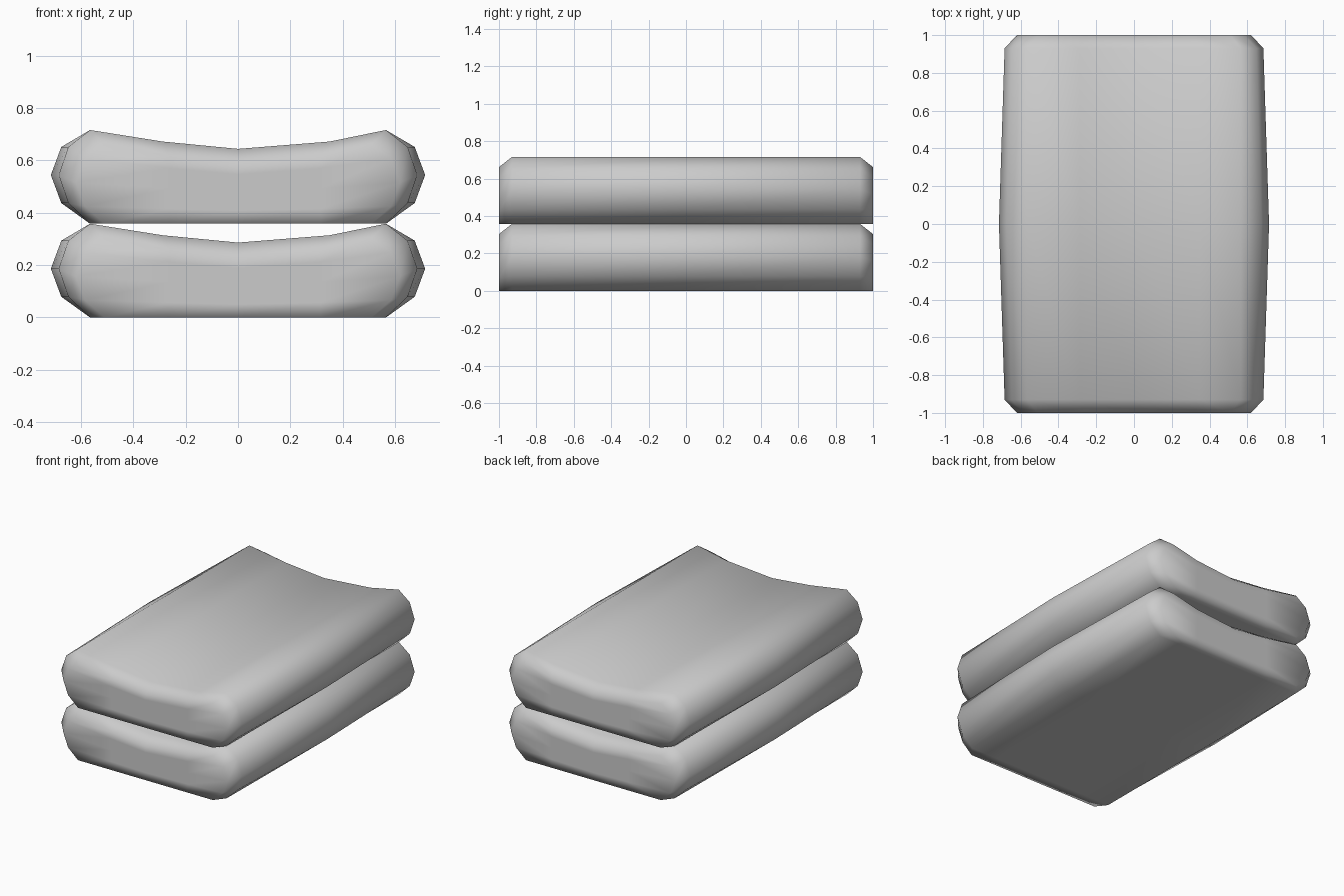
import bpy
import bmesh

cube = bpy.data.objects.get("Cube")
if cube:
    bpy.data.objects.remove(cube, do_unlink=True)

fabric = bpy.data.materials.new("grey_fabric")
fabric.use_nodes = True
fabric.diffuse_color = (0.6, 0.6, 0.6, 1)
fabric.node_tree.nodes["Principled BSDF"].inputs["Base Color"].default_value = (0.6, 0.6, 0.6, 1)

HEIGHT = 0.358
# Sagging top: position across half widths, and height
TOP = [(-1, 0.358), (-0.51, 0.314), (0, 0.286), (0.62, 0.314), (1, 0.358)]
# Sections along y: flat half width, shoulder half width, widest half width, top drop
SECTIONS = [(-1, 0.51, 0.585, 0.62, 0.055), (-0.93, 0.565, 0.648, 0.685, 0),
            (0, 0.565, 0.675, 0.715, 0),
            (0.93, 0.565, 0.648, 0.685, 0), (1, 0.51, 0.585, 0.62, 0.055)]
LEVELS = (0.22, 0.52, 0.82)   # side loops as a share of the height


def ring(y, flat, shoulder, widest, drop):
    """Closed cross-section, counted bottom, right, top, left."""
    side = list(zip((shoulder, widest, shoulder), LEVELS))
    tall = HEIGHT - drop
    pts = [(u * flat, y, 0) for u, z in TOP]
    pts += [(x, y, f * tall) for x, f in side]
    pts += [(u * flat, y, z - drop) for u, z in reversed(TOP)]
    pts += [(-x, y, f * tall) for x, f in reversed(side)]
    return pts


def end_cap(bm, loop):
    """Fill a section with a grid of quads."""
    n = len(TOP)
    bottom, right = loop[:n], loop[n:n + 3]
    top, left = loop[n + 3:2 * n + 3][::-1], loop[2 * n + 3:][::-1]
    rows = [bottom]
    for f, l, r in zip(LEVELS, left, right):
        inner = [bm.verts.new(bottom[i].co.lerp(top[i].co, f)) for i in range(1, n - 1)]
        rows.append([l] + inner + [r])
    rows.append(top)
    for a, b in zip(rows, rows[1:]):
        for i in range(n - 1):
            bm.faces.new((a[i], a[i + 1], b[i + 1], b[i]))


def cushion(name, base):
    bm = bmesh.new()
    loops = [[bm.verts.new(p) for p in ring(*s)] for s in SECTIONS]
    for a, b in zip(loops, loops[1:]):
        for i in range(len(a)):
            j = (i + 1) % len(a)
            bm.faces.new((a[i], a[j], b[j], b[i]))
    end_cap(bm, loops[0])
    end_cap(bm, loops[-1])
    bmesh.ops.recalc_face_normals(bm, faces=bm.faces)
    for face in bm.faces:
        face.smooth = True
    mesh = bpy.data.meshes.new(name)
    bm.to_mesh(mesh)
    bm.free()
    mesh.materials.append(fabric)
    obj = bpy.data.objects.new(name, mesh)
    obj.location.z = base
    bpy.context.collection.objects.link(obj)


# Two stacked cushions
cushion("lower_cushion", 0)
cushion("upper_cushion", HEIGHT)
